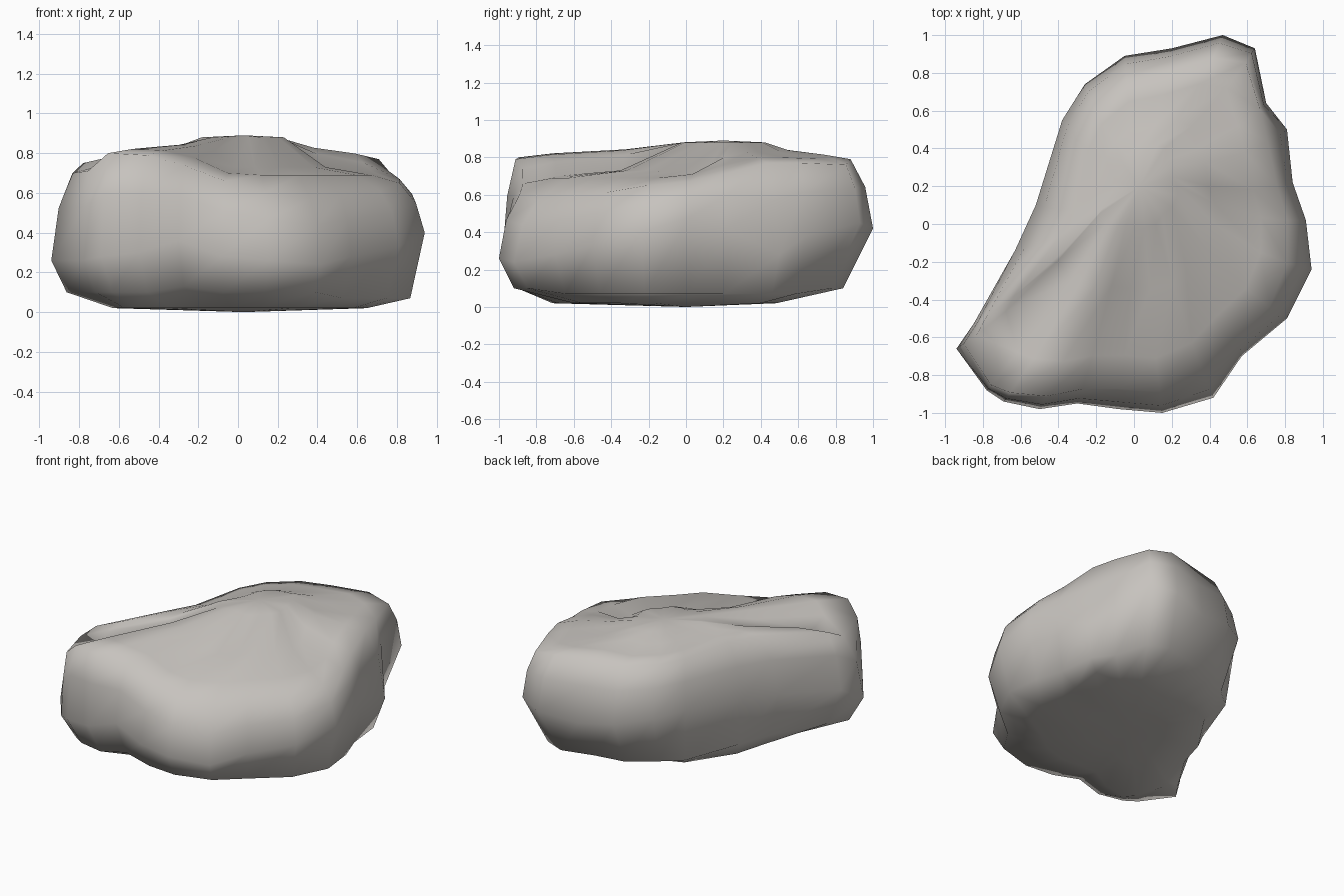
import bpy, bmesh
from mathutils import Vector

if "Cube" in bpy.data.objects:
    bpy.data.objects.remove(bpy.data.objects["Cube"])

# Widest outline of the boulder, counter-clockwise from the left corner:
# x, y, height of widest point, shoulder height, shoulder inset
OUTLINE = [
    (-.94, -.66, .26, .70, .89), (-.78, -.88, .26, .71, .97),
    (-.69, -.94, .28, .80, .95), (-.50, -.98, .30, .79, .93),
    (-.30, -.95, .36, .74, .92), (-.08, -.98, .28, .66, .89),
    (.15, -1.0, .26, .60, .89), (.42, -.92, .24, .57, .86),
    (.57, -.70, .28, .59, .90), (.81, -.50, .33, .61, .88),
    (.94, -.24, .40, .65, .86), (.91, .02, .48, .67, .89),
    (.84, .22, .42, .71, .90), (.81, .50, .28, .77, .87),
    (.70, .64, .38, .77, .95), (.64, .93, .45, .76, .92),
    (.47, 1.0, .42, .79, .88), (.20, .93, .38, .80, .87),
    (-.05, .89, .42, .79, .86), (-.26, .74, .46, .79, .84),
    (-.38, .55, .48, .79, .82), (-.52, .10, .42, .79, .76),
    (-.63, -.14, .40, .79, .79), (-.85, -.53, .34, .75, .92)]
# Reach of the flat underside towards each outline point
FOOT = [.68, .74, .76, .70, .62, .60, .60, .60, .66, .70, .68, .66,
        .74, .80, .64, .52, .46, .48, .52, .60, .72, .90, .84, .72]
CENTRE = Vector((.03, 0))


def column(i):
    """Vertical section of the boulder at one outline point, bottom to top."""
    x, y, zw, zt, inset = OUTLINE[i]
    foot = FOOT[i]
    back = 15 <= i <= 19
    low = .84 if back else max(.92, foot + .06)
    low_z = .07 if 8 <= i <= 14 else .13 if i == 4 else .10
    # shallow dish behind the low front right rim
    if 5 <= i <= 11:
        rim_z, inner_z = max(zt + .04, .69), .73
    else:
        rim_z = zt + .25 * (.885 - zt)
        inner_z = zt + .5 * (.885 - zt)
    # shift moves the upper rings back, towards the summit plateau
    steps = [(foot * .5, .01, 0),
             (foot, .02, 0),
             (low, low_z, 0),
             (1.0, zw, 0),
             (1 + .35 * (inset - 1), zw + .6 * (zt - zw), 0),
             (inset, zt, 0),
             (inset * .82, rim_z, .02),
             (.45, inner_z, .10),
             (.22, .88, .20)]
    d = Vector((x, y)) - CENTRE
    return [(*(CENTRE + d * s + Vector((0, dy))), z) for s, z, dy in steps]


# Loft the rings and close both ends with a fan
bm = bmesh.new()
cols = [[bm.verts.new(p) for p in column(i)] for i in range(len(OUTLINE))]
bottom = bm.verts.new((*CENTRE, 0))
top = bm.verts.new((.03, .20, .89))
for a, b in zip(cols, cols[1:] + cols[:1]):
    for k in range(len(a) - 1):
        bm.faces.new((a[k], b[k], b[k + 1], a[k + 1]))
    bm.faces.new((bottom, b[0], a[0]))
    bm.faces.new((top, a[-1], b[-1]))
bmesh.ops.recalc_face_normals(bm, faces=bm.faces)
for f in bm.faces:
    f.smooth = True

mesh = bpy.data.meshes.new("boulder")
bm.to_mesh(mesh)
bm.free()
boulder = bpy.data.objects.new("boulder", mesh)
bpy.context.collection.objects.link(boulder)

# Warm grey stone
stone = bpy.data.materials.new("warm grey stone")
stone.diffuse_color = (.57, .545, .515, 1)
stone.use_nodes = True
stone.node_tree.nodes["Principled BSDF"].inputs["Base Color"].default_value = stone.diffuse_color
mesh.materials.append(stone)
